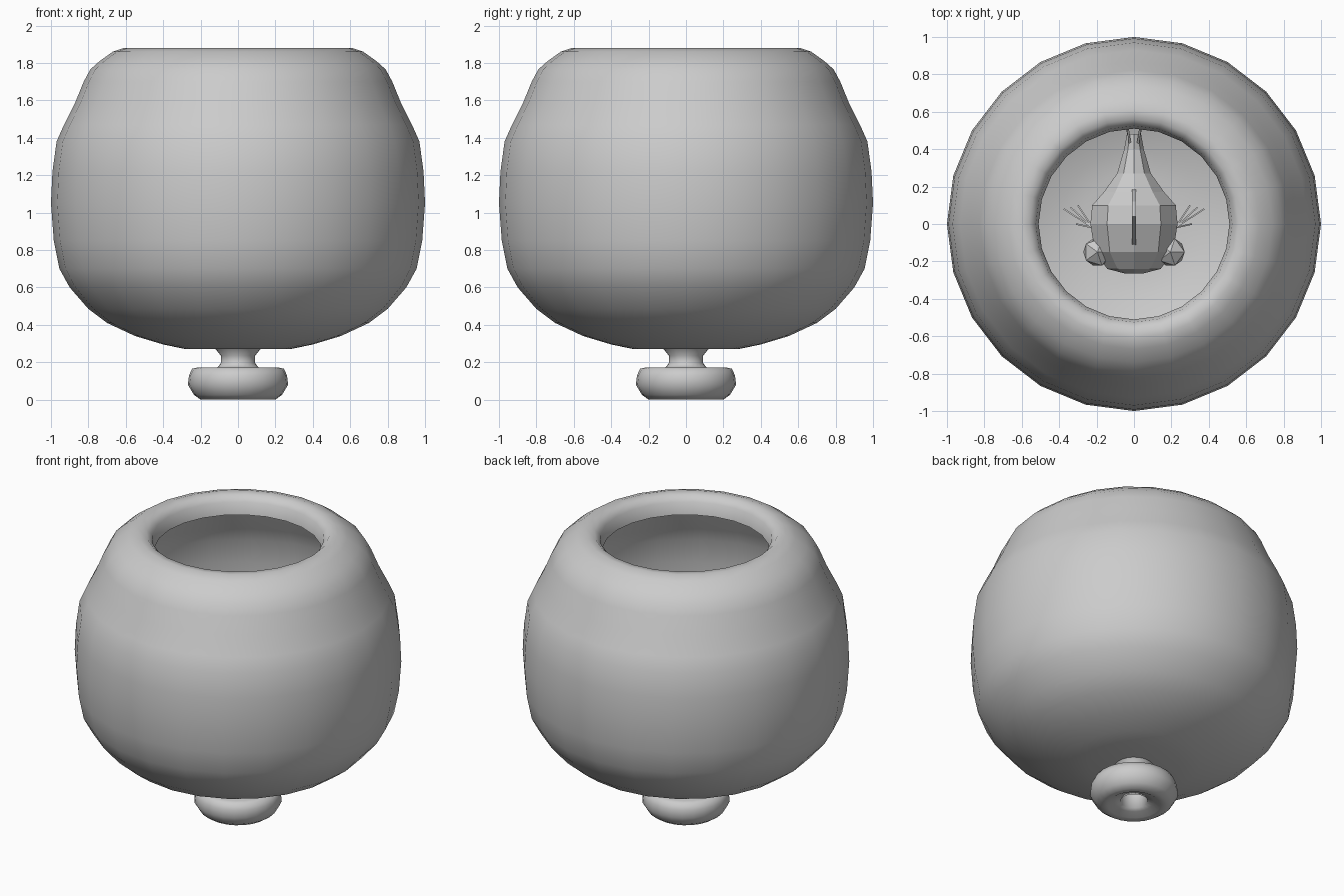
import bpy, math
from mathutils import Vector

old = bpy.data.objects.get("Cube")
if old:
    bpy.data.objects.remove(old)


def make_material(name, colour):
    mat = bpy.data.materials.new(name)
    mat.use_nodes = True
    mat.diffuse_color = colour
    mat.node_tree.nodes["Principled BSDF"].inputs["Base Color"].default_value = colour
    return mat


GREY = make_material("plain grey", (0.6, 0.6, 0.6, 1))


def make_object(name, verts, faces, smooth=False):
    mesh = bpy.data.meshes.new(name)
    mesh.from_pydata(verts, [], faces)
    mesh.materials.append(GREY)
    obj = bpy.data.objects.new(name, mesh)
    bpy.context.collection.objects.link(obj)
    for poly in mesh.polygons:
        poly.use_smooth = smooth
    return obj


def skin(rings, count, caps):
    """Faces joining consecutive rings of equal vertex count."""
    faces = []
    for r in range(rings - 1):
        for i in range(count):
            j = (i + 1) % count
            faces.append((r * count + i, r * count + j,
                          (r + 1) * count + j, (r + 1) * count + i))
    if caps:
        faces.append(tuple(reversed(range(count))))
        faces.append(tuple(range((rings - 1) * count, rings * count)))
    return faces


def lathe(name, profile, sides=24):
    verts = []
    for radius, z in profile:
        for i in range(sides):
            a = math.tau * i / sides
            verts.append((radius * math.cos(a), radius * math.sin(a), z))
    return make_object(name, verts, skin(len(profile), sides, False), True)


# Bowl: one thin wall, rolled in at the mouth
lathe("bowl", [
    (0.001, 0.27), (0.28, 0.27), (0.4, 0.295), (0.55, 0.34), (0.7, 0.41),
    (0.8, 0.485), (0.9, 0.6), (0.955, 0.7), (0.985, 0.85), (1, 1.05),
    (0.992, 1.22), (0.97, 1.38), (0.93, 1.47), (0.87, 1.59), (0.825, 1.7),
    (0.79, 1.765), (0.74, 1.81), (0.67, 1.86), (0.61, 1.88), (0.56, 1.875),
    (0.525, 1.84), (0.51, 1.76)])

# Foot: open hollow stem on a rounded base
lathe("foot", [
    (0.083, 0.16), (0.083, 0.03), (0.12, 0.025), (0.16, 0.002), (0.2, 0),
    (0.235, 0.025), (0.268, 0.08), (0.262, 0.13), (0.245, 0.165),
    (0.215, 0.172), (0.11, 0.172), (0.092, 0.195), (0.092, 0.235), (0.12, 0.27)])

# Fish body: faceted rings from nose to tail (y, half width, half height)
MID = 0.85
SIDES = 10
body_rings = [(-0.265, 0.05, 0.04), (-0.24, 0.15, 0.12), (-0.15, 0.22, 0.2),
              (0, 0.245, 0.26), (0.1, 0.235, 0.25), (0.17, 0.17, 0.19),
              (0.27, 0.095, 0.12), (0.4, 0.055, 0.08), (0.48, 0.04, 0.08)]
verts = []
for y, w, h in body_rings:
    for i in range(SIDES):
        a = math.tau * i / SIDES + math.pi / 2
        verts.append((-w * math.cos(a), y, MID + h * math.sin(a)))
make_object("fish_body", verts, skin(len(body_rings), SIDES, True))


def plate(name, outline, normal, thick=0.012):
    """Thin fin from an outline, given thickness along a normal."""
    n = Vector(normal).normalized() * thick / 2
    pts = [Vector(p) for p in outline]
    return make_object(name, [p + n for p in pts] + [p - n for p in pts],
                       skin(2, len(pts), True))


# Upright fins
plate("dorsal_fin", [(0, -0.12, MID + 0.2), (0, 0.04, MID + 0.42),
                     (0, 0.12, MID + 0.33), (0, 0.2, MID + 0.14)], (1, 0, 0), 0.02)
for side, s in (("left", 1), ("right", -1)):
    # Tail lobes, slightly splayed
    plate(side + "_tail_fin", [(s * 0.02, 0.42, MID + 0.06), (s * 0.05, 0.62, MID + 0.2),
                               (s * 0.045, 0.56, MID), (s * 0.05, 0.62, MID - 0.2),
                               (s * 0.02, 0.42, MID - 0.06)], (1, 0, 0))
    # Bulging eye
    bpy.ops.mesh.primitive_ico_sphere_add(subdivisions=1, radius=0.085,
                                          location=(s * 0.195, -0.15, MID + 0.04))
    eye = bpy.context.object
    eye.name = side + "_eye"
    eye.data.materials.append(GREY)
    # Side fin made of narrow rays
    for k, (x, y) in enumerate([(0.3, 0.1), (0.34, 0.09), (0.375, 0.08), (0.31, 0)]):
        plate(f"{side}_side_fin_ray_{k + 1}",
              [(s * 0.22, -0.02, MID), (s * x, y, MID - 0.02 - 0.03 * k),
               (s * 0.22, -0.02, MID - 0.07)], (y + 0.02, s * (0.22 - x), 0), 0.008)
